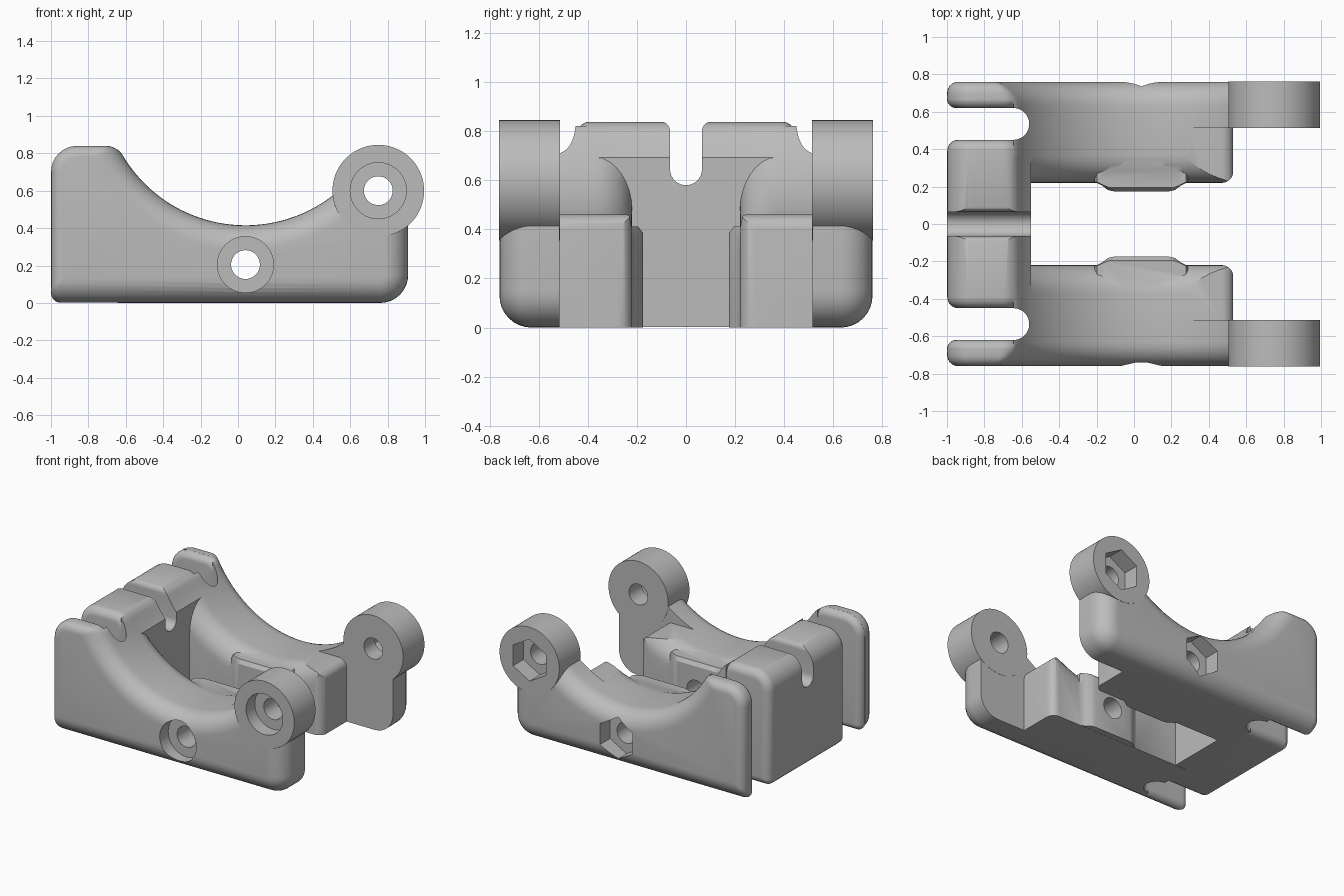
import bpy, bmesh
from math import sin, cos, pi, atan2, sqrt, radians

if "Cube" in bpy.data.objects:
    bpy.data.objects.remove(bpy.data.objects["Cube"])

grey = bpy.data.materials.new("plain_grey")
grey.use_nodes = True
grey.diffuse_color = (0.5, 0.5, 0.5, 1)
grey.node_tree.nodes["Principled BSDF"].inputs["Base Color"].default_value = (0.5, 0.5, 0.5, 1)

SADDLE_X, SADDLE_Z, SADDLE_R = 0.04, 1.178, 0.763
BOLT = (0.04, 0.205)
HINGE = (0.75, 0.6)


def arc(cx, cy, r, a0, a1, n=8):
    angles = [radians(a0 + (a1 - a0) * i / n) for i in range(n + 1)]
    return [(cx + r * cos(a), cy + r * sin(a)) for a in angles]


def circle(centre, r, n=64):
    return arc(*centre, r, 90, 450 - 360 / n, n - 1)


def loft(name, rings, axis="y", side=1):
    """Skin rings of 2D points stacked along an axis; side=-1 flips y."""
    place = {"x": lambda a, b, t: (t, a * side, b),
             "y": lambda a, b, t: (a, t * side, b),
             "z": lambda a, b, t: (a, b * side, t)}[axis]
    bm = bmesh.new()
    loops = [[bm.verts.new(place(a, b, t)) for a, b in pts] for t, pts in rings]
    for low, high in zip(loops, loops[1:]):
        for i in range(len(low)):
            bm.faces.new((low[i - 1], low[i], high[i], high[i - 1]))
    bm.faces.new(loops[0])
    bm.faces.new(loops[-1])
    bmesh.ops.recalc_face_normals(bm, faces=bm.faces)
    mesh = bpy.data.meshes.new(name)
    bm.to_mesh(mesh)
    bm.free()
    mesh.materials.append(grey)
    ob = bpy.data.objects.new(name, mesh)
    bpy.context.collection.objects.link(ob)
    return ob


def prism(name, pts, lo, hi, axis="y", side=1):
    return loft(name, [(lo, pts), (hi, pts)], axis, side)


def box(name, x, y, z, side=1):
    return prism(name, [(x[0], z[0]), (x[1], z[0]), (x[1], z[1]), (x[0], z[1])], *y, "y", side)


def combine(target, tool, operation):
    mod = target.modifiers.new(operation, "BOOLEAN")
    mod.operation, mod.solver, mod.object = operation, "EXACT", tool
    bpy.context.view_layer.objects.active = target
    bpy.ops.object.modifier_apply(modifier=mod.name)
    bpy.data.objects.remove(tool)


def side_profile(edge, saddle, corner):
    """Side outline, inset separately at base, saddle and rear end."""
    left, right, top = -1 + corner, 0.91 - edge, 0.84 - corner
    rs, rf = SADDLE_R + saddle, max(0.1 - saddle, 0.03)
    r_low, r_right, r_top = max(0.05 - corner, 0.01), max(0.15 - edge, 0.01), 0.14 - corner
    dz = SADDLE_Z - (top - rf)
    dx = sqrt((rs + rf) ** 2 - dz ** 2)
    lean = atan2(dz, dx) * 180 / pi
    return (arc(left + r_low, edge + r_low, r_low, 180, 270, 5)
            + arc(right - r_right, edge + r_right, r_right, 270, 360)
            + [(right, 0.45), HINGE]
            + arc(SADDLE_X, SADDLE_Z, rs, 312, 180 + lean, 40)
            + arc(SADDLE_X - dx, top - rf, rf, lean, 90, 6)
            + arc(left + r_top, top - r_top, r_top, 90, 180))


def inset(r, t):
    """Inset of a round of radius r at depth t from the face."""
    return r - sqrt(r * r - (r - t) ** 2) if t < r else 0


def depths(r, n=8):
    return [r * (1 - cos(pi / 2 * i / n)) for i in range(n + 1)]


def make_arm(side):
    inner = [(0.22 + t, side_profile(0, inset(0.15, t), 0)) for t in depths(0.15)]
    outer = [(0.76 - t, side_profile(inset(0.13, t), inset(0.13, t), inset(0.06, t)))
             for t in reversed(depths(0.13))]
    arm = loft("side_arm", inner + outer, "y", side)

    # rear slot, leaving a round-edged finger
    slot = box("slot_cutter", (-2, -0.645), (0.1, 0.665), (-1, 2), side)
    finger = loft("finger_form", [(0.62 + t, side_profile(inset(0.05, t), inset(0.05, t), inset(0.05, t)))
                                  for t in depths(0.05)] + [(0.9, side_profile(0, 0, 0))], "y", side)
    combine(slot, finger, "DIFFERENCE")
    combine(arm, slot, "DIFFERENCE")
    combine(arm, prism("slot_end", circle((-0.645, 0.535), 0.085, 40), -1, 2, "z", side), "DIFFERENCE")

    # stepped inner end beside the hinge
    end = arc(0.47, 0.28, 0.06, 270, 360) + [(0.53, 0.515), (2, 0.515), (2, 0.1), (0.47, 0.1)]
    combine(arm, prism("end_cutter", end, -1, 2, "z", side), "DIFFERENCE")
    step = [(0.25, 0.46)] + arc(0.47, 0.4, 0.06, 90, 0) + [(0.6, 0.4), (0.6, 2), (0.25, 2)]
    combine(arm, prism("step_cutter", step, 0.1, 0.515, "y", side), "DIFFERENCE")

    # inner bolt boss with sloping flanks
    boss = [(-0.21, 0.4), (-0.21, 0.225), (-0.17, 0.205), (-0.14, 0.182), (-0.11, 0.175),
            (0.19, 0.175), (0.22, 0.182), (0.25, 0.205), (0.29, 0.225), (0.29, 0.4)]
    narrow = [(SADDLE_X + (x - SADDLE_X) * 0.95, max(y, 0.195)) for x, y in boss]
    combine(arm, loft("bolt_boss", [(0.001, boss), (0.385, boss), (0.412, narrow)], "z", side), "UNION")

    # hinge knuckle
    combine(arm, prism("hinge_knuckle", circle(HINGE, 0.245, 80), 0.513, 0.762, "y", side), "UNION")
    return arm


# cross block with rounded sides
rounds = [(0.45 - t, inset(0.06, t) + 0.0015) for t in depths(0.06)]
rings = [(-y, side_profile(d, d, d)) for y, d in rounds]
rings += [(y, side_profile(d, d, d)) for y, d in reversed(rounds)]
body = loft("cradle_body", rings)
combine(body, box("front_trim", (-0.55, 2), (-1, 1), (-1, 2)), "DIFFERENCE")

# central U notch with flared lips
notch = (arc(0, 0.645, 0.065, 180, 360, 16) + arc(0.105, 0.8, 0.04, 180, 90, 6)
         + [(0.105, 1), (-0.105, 1)] + arc(-0.105, 0.8, 0.04, 90, 0, 6))
combine(body, prism("notch_cutter", notch, -2, 0, "x"), "DIFFERENCE")

for side in (1, -1):
    combine(body, make_arm(side), "UNION")

# through holes, round recesses at the front, hexagonal ones at the back
for centre in (BOLT, HINGE):
    combine(body, prism("hole", circle(centre, 0.077, 40), -1, 1), "DIFFERENCE")
    combine(body, prism("round_recess", circle(centre, 0.15), -1, -0.66), "DIFFERENCE")
    combine(body, prism("hex_recess", circle(centre, 0.155, 6), 0.64, 1), "DIFFERENCE")

bpy.ops.object.select_all(action="DESELECT")
body.select_set(True)
bpy.context.view_layer.objects.active = body
bpy.ops.object.shade_smooth_by_angle(angle=radians(32))
